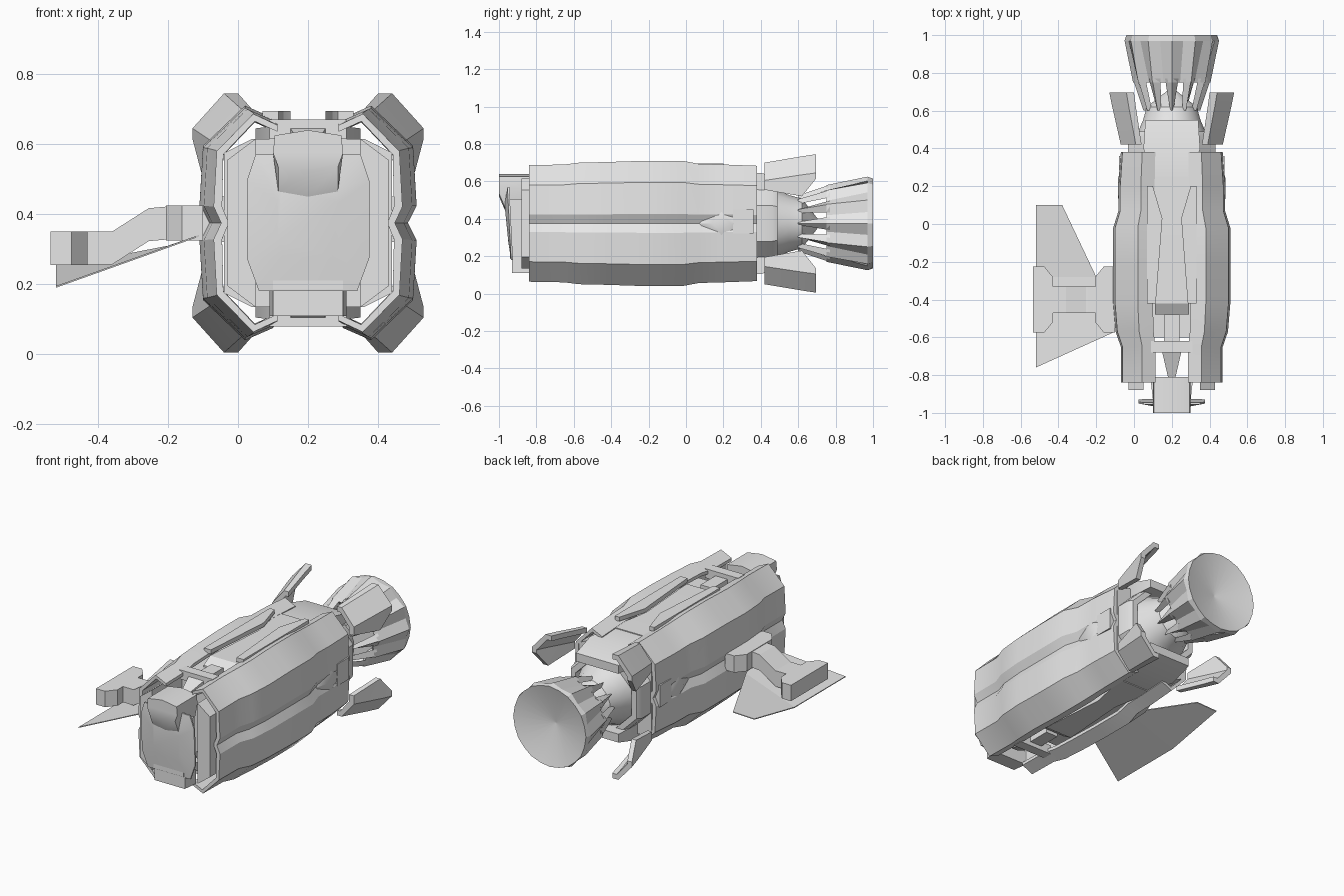
import bpy, bmesh
from math import sin, cos, pi, radians
from mathutils import Vector

cube = bpy.data.objects.get("Cube")
if cube:
    bpy.data.objects.remove(cube, do_unlink=True)

CX, CZ = 0.2, 0.375          # hull axis
SIDES = (-1, 1)
parts = []

grey = bpy.data.materials.new("hull_grey")
grey.use_nodes = True
grey.diffuse_color = (0.8, 0.8, 0.8, 1)
grey.node_tree.nodes["Principled BSDF"].inputs["Base Color"].default_value = (0.8, 0.8, 0.8, 1)


def loft(name, rings, caps=True):
    """Skin a row of closed rings with the same number of points."""
    bm = bmesh.new()
    rows = [[bm.verts.new(p) for p in ring] for ring in rings]
    n = len(rows[0])
    for a, b in zip(rows, rows[1:]):
        for i in range(n):
            j = (i + 1) % n
            bm.faces.new((a[i], a[j], b[j], b[i]))
    if caps:
        bm.faces.new(rows[0])
        bm.faces.new(rows[-1])
    bmesh.ops.recalc_face_normals(bm, faces=bm.faces)
    mesh = bpy.data.meshes.new(name)
    bm.to_mesh(mesh)
    bm.free()
    mesh.materials.append(grey)
    ob = bpy.data.objects.new(name, mesh)
    bpy.context.collection.objects.link(ob)
    parts.append(ob)
    return ob


def hull(u, y, w, sx=1, sz=1):
    """Point given by its offset from the hull axis."""
    return Vector((CX + sx * u, y, CZ + sz * w))


def section(y, u0, u1, w0, w1, sx=1, sz=1):
    return [hull(u, y, w, sx, sz) for u, w in ((u0, w0), (u1, w0), (u1, w1), (u0, w1))]


def block(name, u, y, w, sx=1, sz=1):
    return loft(name, [section(t, *u, *w, sx, sz) for t in y])


def circle(y, r, n=8, turn=0.5):
    return [hull(r * cos(2 * pi * (i + turn) / n), y, r * sin(2 * pi * (i + turn) / n)) for i in range(n)]


def tag(sx, sz):
    return ("upper" if sz > 0 else "lower") + ("_left" if sx > 0 else "_right")


# Four armour shells, tail fins and front struts
shell_profile = [(0.10, 0.30), (0.18, 0.335), (0.30, 0.22), (0.31, 0.05), (0.285, 0),
                 (0.26, 0), (0.282, 0.05), (0.278, 0.21), (0.175, 0.312), (0.10, 0.28)]
stations = [(-0.84, 0.87, 0.93), (-0.65, 0.87, 0.94), (-0.57, 0.96, 0.97), (-0.42, 1, 0.98),
            (-0.22, 1, 1), (-0.02, 1, 1), (0.07, 0.91, 0.95), (0.2, 0.91, 0.94), (0.38, 0.87, 0.92)]
fin_root = [(0.16, 0.325), (0.19, 0.325), (0.27, 0.23), (0.27, 0.18),
            (0.24, 0.18), (0.24, 0.22), (0.18, 0.295), (0.16, 0.295)]
fin_tip = [(0.20, 0.37), (0.24, 0.37), (0.33, 0.27), (0.33, 0.24),
           (0.30, 0.24), (0.30, 0.26), (0.23, 0.34), (0.20, 0.34)]
strut = [(0.15, 0), (0.23, 0), (0.23, 0.18), (0.15, 0.24)]
for sx in SIDES:
    for sz in SIDES:
        end = tag(sx, sz)
        loft("shell_" + end, [[hull(u * su, y, w * sw, sx, sz) for u, w in shell_profile]
                              for y, su, sw in stations])
        # The fin's lower edge is swept back to a point short of the tip
        mid = [(a[0] * 0.25 + b[0] * 0.75, a[1] * 0.25 + b[1] * 0.75) for a, b in zip(fin_root, fin_tip)]
        mid[3], mid[4] = (0.305, 0.145), (0.275, 0.145)
        loft("fin_" + end, [[hull(u, y, w, sx, sz) for u, w in ring]
                            for y, ring in ((0.42, fin_root), (0.62, mid), (0.695, fin_tip))])
        loft("strut_" + end, [[hull(u, y, w, sx, sz) for u, w in strut] for y in (-0.88, -0.6)])

# Inner core
core_corner = ((0.24, 0.2), (0.16, 0.24))
core_profile = [(sx * u, sz * w) for sx, sz in ((1, 1), (-1, 1), (-1, -1), (1, -1))
                for u, w in core_corner[::sx * sz]]
loft("core", [[hull(u, y, w) for u, w in core_profile] for y in (-0.6, 0.38)])

# Spine and keel between the shells, with front crossbars and prong
for sz, name in ((1, "spine"), (-1, "keel")):
    loft(name, [section(y, -u, u, 0.22, w, 1, sz) for y, u, w in
                ((-0.48, 0.09, 0.25), (-0.42, 0.09, 0.285), (0, 0.06, 0.285), (0.25, 0.11, 0.28))])
    block(name + "_crossbar", (-0.11, 0.11), (-0.68, -0.62), (0.24, 0.295), 1, sz)
    block(name + "_link", (-0.04, 0.04), (-0.62, -0.48), (0.2, 0.27), 1, sz)
    loft(name + "_prong", [section(y, -u, u, 0.2, w, 1, sz) for y, u, w in
                           ((-0.81, 0.02, 0.22), (-0.68, 0.05, 0.27))])
    loft(name + "_cowl", [section(y, -u, u, 0.18, w, 1, sz) for y, u, w in
                          ((0.25, 0.11, 0.275), (0.4, 0.15, 0.27), (0.55, 0.14, 0.23))])

# Spine rails, shallow diamond bump and port on each side
for sx in SIDES:
    name = "left" if sx > 0 else "right"
    loft("spine_rail_" + name, [section(y, u, 0.13, 0.295, 0.32, sx) for y, u in
                                ((-0.42, 0.085), (0.03, 0.05), (0.2, 0.1))])
    loft("bump_" + name, [[hull(u, 0.19 + r * cos(i * pi / 2), r * sin(i * pi / 2), sx) for i in range(4)]
                          for u, r in ((0.265, 0.12), (0.285, 0.05))])
    block("port_" + name, (0.2, 0.28), (0.25, 0.36), (-0.055, 0.075), sx)

# Front face plate, the neck behind it, sensor block and chin
face = [(-0.14, -0.195), (0.14, -0.195), (0.175, -0.1), (0.175, 0.12),
        (0.15, 0.195), (-0.15, 0.195), (-0.175, 0.12), (-0.175, -0.1)]
loft("face_plate", [[hull(u * s, y - 0.05 * w, w * s) for u, w in face]
                    for y, s in ((-0.935, 1), (-0.945, 1), (-0.96, 0.5))])
block("neck", (-0.1, 0.1), (-0.94, -0.84), (-0.19, 0.13))
loft("chin", [section(y, -u, u, -0.265, -0.18) for y, u in ((-0.84, 0.11), (-0.93, 0.1))])
loft("sensor_block", [
    [hull(u, y, w) for u, w in ((-0.085, low), (0, low - 0.015), (0.085, low), (0.1, 0.2),
                                (0.095, 0.25), (0, 0.265), (-0.095, 0.25), (-0.1, 0.2))]
    for y, low in ((-0.81, 0.12), (-0.97, 0.09), (-1, 0.16))])

# Tail collar and dome
loft("tail_collar", [circle(y, r) for y, r in
                     ((0.36, 0.25), (0.46, 0.25), (0.49, 0.235), (0.49, 0.2), (0.36, 0.2))], False)
loft("tail_dome", [circle(y, r, 16) for y, r in
                   ((0.37, 0.225), (0.47, 0.19), (0.55, 0.155), (0.62, 0.135), (0.72, 0.005))])

# Engine bell: pleated outside, shallow cone inside, with spikes holding it
PLEATS = 12


def pleats(y, outer, inner):
    ring = []
    for i in range(2 * PLEATS):
        a, r = pi * i / PLEATS, inner if i % 2 else outer
        ring.append(hull(r * cos(a), y, r * sin(a)))
    return ring


loft("engine_bell", [pleats(0.79, 0.15, 0.14), pleats(0.75, 0.205, 0.17), pleats(0.97, 0.25, 0.235),
                     pleats(1, 0.24, 0.238), pleats(0.94, 0.005, 0.005)])
for k in range(PLEATS):
    a = 2 * pi * k / PLEATS
    radial, across = Vector((cos(a), 0, sin(a))), Vector((-sin(a), 0, cos(a)))
    loft("bell_spike", [[hull(0, y, 0) + radial * r + across * t for r, t in
                         ((top, 0), (top - 0.025, half), (top - 0.025, -half))]
                        for y, top, half in ((0.6, 0.15, 0.008), (0.77, 0.207, 0.036))])

# Side arm on the right, swept along its bent path
path = [(-0.05, 0.375, 0.07), (-0.2, 0.375, 0.07), (-0.255, 0.37, 0.07), (-0.36, 0.303, 0.07), (-0.48, 0.303, 0.07)]
loft("side_arm", [[(x, -0.4 + sy * h, z + sz * 0.047) for sy, sz in ((-1, -1), (1, -1), (1, 1), (-1, 1))]
                  for x, z, h in path])


def pod(name, outer, lip, inner, low, high):
    half = [(outer, 0.175), (lip, 0.175), (inner, 0.12)]
    outline = [(x, -0.4 + d) for x, d in half] + [(x, -0.4 - d) for x, d in reversed(half)]
    return loft(name, [[(x, y, z) for x, y in outline] for z in (low, high)])


pod("arm_tip_pod", -0.535, -0.475, -0.43, 0.255, 0.35)
pod("arm_root_pod", -0.1, -0.16, -0.205, 0.325, 0.425)

# Thin wing under the arm: a front panel and a rear flap that rises to the tail
crease = [(-0.52, -0.28, 0.19), (-0.2, -0.28, 0.305)]
front_panel = crease + [(-0.1, -0.57, 0.34), (-0.52, -0.76, 0.19)]
rear_flap = crease + [(-0.38, 0.1, 0.27), (-0.52, 0.1, 0.265)]
for name, outline in (("wing_front_panel", front_panel), ("wing_rear_flap", rear_flap)):
    loft(name, [[(x, y, z + t) for x, y, z in outline] for t in (0, 0.005)])

# Soft shading across shallow angles only
bpy.ops.object.select_all(action="DESELECT")
for ob in parts:
    ob.select_set(True)
bpy.context.view_layer.objects.active = parts[0]
bpy.ops.object.shade_smooth_by_angle(angle=radians(25))
